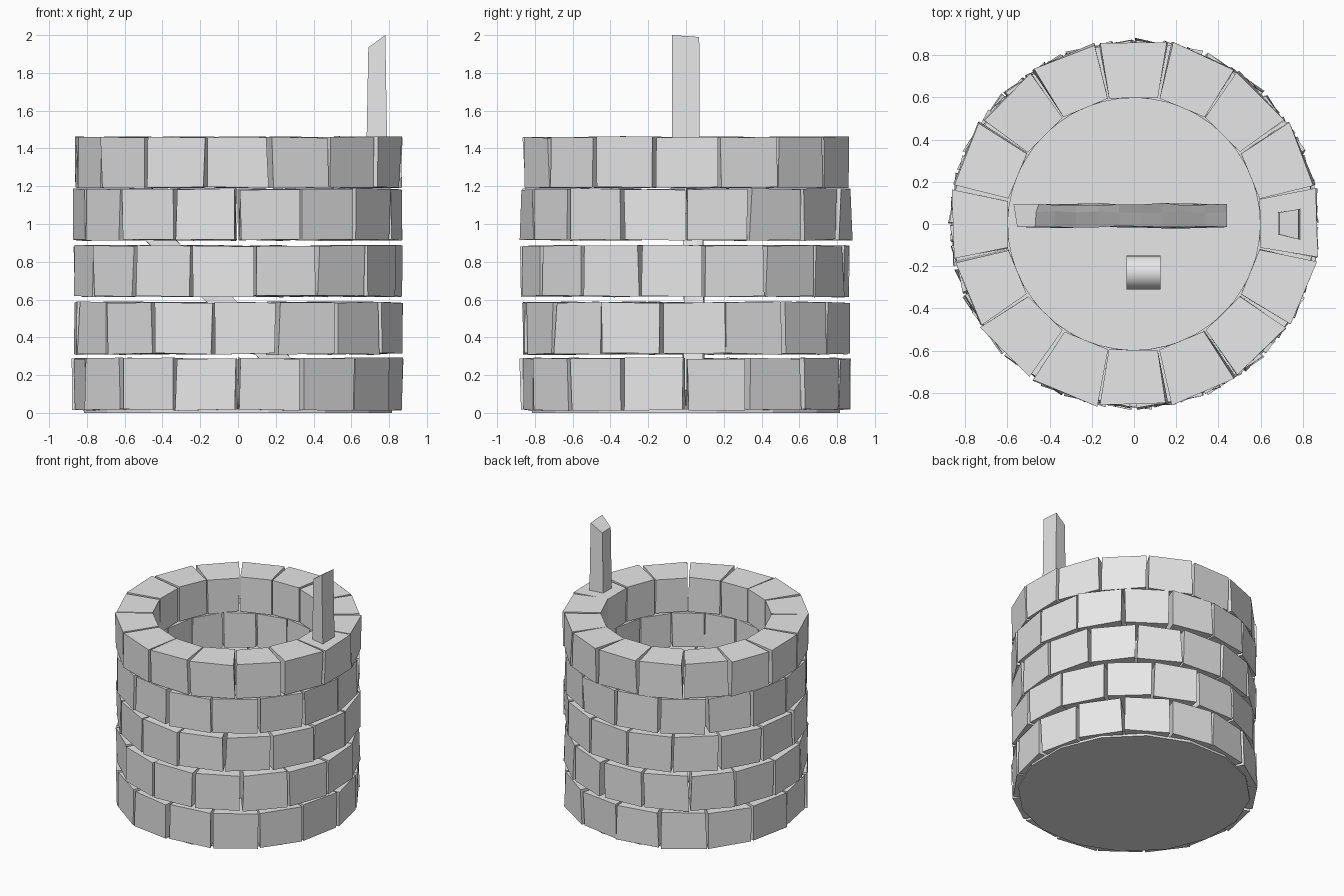
import bpy, bmesh, math, random
from mathutils import Vector, Matrix

random.seed(4)
if "Cube" in bpy.data.objects:
    bpy.data.objects.remove(bpy.data.objects["Cube"])

stone_grey = bpy.data.materials.new("stone_grey")
stone_grey.use_nodes = True
GREY = (0.8, 0.8, 0.8, 1)
stone_grey.diffuse_color = GREY
stone_grey.node_tree.nodes["Principled BSDF"].inputs["Base Color"].default_value = GREY


def finish(name, bm):
    bmesh.ops.recalc_face_normals(bm, faces=bm.faces)
    mesh = bpy.data.meshes.new(name)
    bm.to_mesh(mesh)
    bm.free()
    mesh.materials.append(stone_grey)
    obj = bpy.data.objects.new(name, mesh)
    bpy.context.collection.objects.link(obj)
    return obj


def loft(bm, rings):
    """Skin a stack of equal-sized point rings and cap both ends."""
    rows = [[bm.verts.new(p) for p in ring] for ring in rings]
    n = len(rows[0])
    for a, b in zip(rows, rows[1:]):
        for i in range(n):
            bm.faces.new((a[i], a[(i + 1) % n], b[(i + 1) % n], b[i]))
    bm.faces.new(rows[0][::-1])
    bm.faces.new(rows[-1])


def jitter(amount):
    return random.uniform(-amount, amount)


def polar(radius, degrees, z):
    a = math.radians(degrees)
    return (radius * math.cos(a), radius * math.sin(a), z)


# Stone courses: bottom, top, angle of first joint
COUNT = 16
STEP = 360 / COUNT
COURSES = [(0.015, 0.288, 0), (0.312, 0.585, 14), (0.617, 0.885, 6),
           (0.915, 1.185, 0), (1.192, 1.46, STEP / 2)]
for number, (low, high, joint) in enumerate(COURSES, 1):
    bm = bmesh.new()
    for k in range(COUNT):
        mid = -90 + joint + STEP * (k + 0.5) + jitter(0.25)
        shift = jitter(0.006)
        rings = []
        for z in (low, high):
            inner, outer = STEP / 2 - 0.45, STEP / 2 - 0.65
            corners = [(0.607, -inner), (0.872, -outer), (0.872, outer), (0.607, inner)]
            rings.append([polar(r + (shift + jitter(0.008) if r > 0.7 else 0),
                                mid + a + jitter(0.45), z + jitter(0.005))
                          for r, a in corners])
        loft(bm, rings)
    finish(f"stone_course_{number}", bm)

# Floor slab
bm = bmesh.new()
loft(bm, [[polar(0.83, STEP * (i + 0.5), z) for i in range(COUNT)] for z in (0, 0.02)])
finish("floor", bm)

# Standing post with a slanted tip
bm = bmesh.new()
foot = [(0.68, -0.05), (0.79, -0.073), (0.79, 0.073), (0.68, 0.055)]
tip = [(0.69, -0.05, 1.935), (0.78, -0.073, 2.0), (0.78, 0.07, 1.99), (0.69, 0.055, 1.93)]
loft(bm, [[(x, y, 1.4) for x, y in foot], tip])
finish("standing_post", bm)

# Fallen post leaning inside the well, chipped along its edges, splintered on top
start, end = Vector((0.40, 0.04, 0.08)), Vector((-0.52, 0.04, 1.03))
along = (end - start).normalized()
side = Vector((0, 1, 0))
up = along.cross(side)
if up.z < 0:
    up = -up
bm = bmesh.new()
rings = []
SEGMENTS = 9
for i in range(SEGMENTS + 1):
    centre = start.lerp(end, i / SEGMENTS)
    ring = []
    for s, u in ((-1, -1), (1, -1), (1, 1), (0.3, 1), (-1, 1)):
        chip = jitter(0.007) if 0 < i < SEGMENTS else 0
        splinter = along * jitter(0.05) if i == SEGMENTS else Vector()
        ring.append(centre + side * (s * 0.055 + chip) + up * (u * 0.058 + chip) + splinter)
    rings.append(ring)
loft(bm, rings)
finish("fallen_post", bm)

# Round log lying on the floor
bm = bmesh.new()
turn = Matrix.Translation((0.045, -0.23, 0.1)) @ Matrix.Rotation(math.pi / 2, 4, 'Y')
bmesh.ops.create_cone(bm, cap_ends=True, segments=32, radius1=0.08, radius2=0.08,
                      depth=0.16, matrix=turn)
log = finish("round_log", bm)
bpy.ops.object.select_all(action='DESELECT')
log.select_set(True)
bpy.context.view_layer.objects.active = log
bpy.ops.object.shade_smooth_by_angle()
